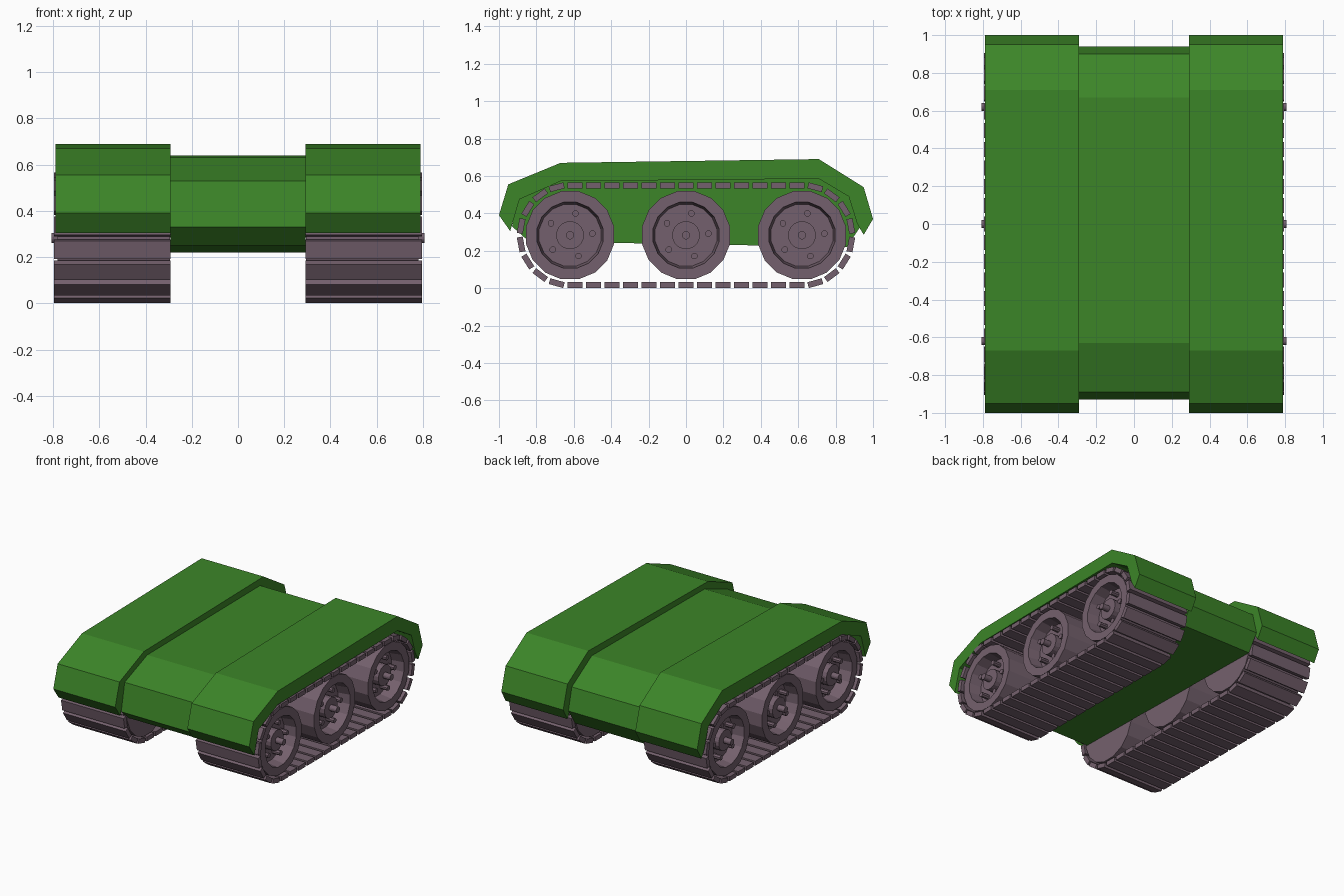
import bpy, bmesh, math
from mathutils import Matrix, Vector

if "Cube" in bpy.data.objects:
    bpy.data.objects.remove(bpy.data.objects["Cube"])


def material(name, rgb):
    m = bpy.data.materials.new(name)
    m.diffuse_color = (*rgb, 1)
    m.use_nodes = True
    m.node_tree.nodes["Principled BSDF"].inputs["Base Color"].default_value = m.diffuse_color
    return m


GREEN = material("army green", (0.045, 0.235, 0.021))
PURPLE = material("purple grey", (0.175, 0.118, 0.153))


def finish(bm, name, mat):
    bmesh.ops.recalc_face_normals(bm, faces=bm.faces)
    me = bpy.data.meshes.new(name)
    bm.to_mesh(me)
    bm.free()
    me.materials.append(mat)
    ob = bpy.data.objects.new(name, me)
    bpy.context.collection.objects.link(ob)
    return ob


def extrude_profile(name, pts, x0, x1, mat):
    """Extrude a closed (y, z) outline from x0 to x1."""
    bm = bmesh.new()
    face = bm.faces.new([bm.verts.new((x0, y, z)) for y, z in pts])
    ext = bmesh.ops.extrude_face_region(bm, geom=[face])["geom"]
    verts = [v for v in ext if isinstance(v, bmesh.types.BMVert)]
    bmesh.ops.translate(bm, verts=verts, vec=(x1 - x0, 0, 0))
    return finish(bm, name, mat)


def add_lathe(bm, prof, sides, cy, cz, s):
    """Turn an (x, radius) outline about an x axis through (cy, cz)."""
    rings = []
    for x, r in prof:
        ring = []
        for i in range(sides):
            a = 2 * math.pi * (i + 0.5) / sides
            ring.append(bm.verts.new((s * x, cy + r * math.cos(a), cz + r * math.sin(a))))
        rings.append(ring)
    for a, b in zip(rings, rings[1:]):
        for i in range(sides):
            j = (i + 1) % sides
            bm.faces.new((a[i], a[j], b[j], b[i]))
    bm.faces.new(rings[0])
    bm.faces.new(rings[-1])


# central hull
HULL = [(-0.93, 0.33), (-0.89, 0.53), (-0.63, 0.63), (0.67, 0.64), (0.90, 0.50),
        (0.94, 0.34), (0.86, 0.22), (-0.84, 0.25)]
extrude_profile("hull", HULL, -0.291, 0.291, GREEN)

# fender shell outline: outer line, then inner line back
FENDER = [(-0.94, 0.305), (-1.0, 0.39), (-0.95, 0.555), (-0.67, 0.67), (0.71, 0.69),
          (0.95, 0.54), (1.0, 0.37), (0.95, 0.285), (0.915, 0.345), (0.87, 0.49),
          (0.71, 0.585), (-0.67, 0.572), (-0.89, 0.475)]

WHEEL = [(0.295, 0.24), (0.78, 0.24), (0.78, 0.18), (0.69, 0.168), (0.69, 0.075),
         (0.75, 0.075), (0.75, 0.022), (0.807, 0.022)]
WHEEL_Z, WHEEL_Y, TRACK_R, LINKS = 0.283, 0.62, 0.266, 42


def track_point(d):
    """Centre and angle of a link at distance d along the loop."""
    arc, run = math.pi * TRACK_R, 2 * WHEEL_Y
    half = run + arc
    turn = 0
    d += run / 2
    d %= 2 * half
    if d >= half:
        d, turn = d - half, math.pi
    if d < run:
        y, z, a = d - WHEEL_Y, -TRACK_R, 0
    else:
        a = (d - run) / TRACK_R
        y, z = WHEEL_Y + TRACK_R * math.sin(a), -TRACK_R * math.cos(a)
    if turn:
        y, z = -y, -z
    return y, z + WHEEL_Z, a + turn


for s, side in ((1, "right"), (-1, "left")):
    extrude_profile(f"{side}_fender", FENDER, s * 0.291, s * 0.79, GREEN)

    # road wheels with recessed face, hub and five bolts
    for n, wy in zip(("front", "middle", "rear"), (-WHEEL_Y, 0, WHEEL_Y)):
        bm = bmesh.new()
        add_lathe(bm, WHEEL, 16, wy, WHEEL_Z, s)
        for k in range(5):
            a = math.radians(4 + 72 * k)
            add_lathe(bm, [(0.685, 0.018), (0.75, 0.018)], 8,
                      wy + 0.12 * math.cos(a), WHEEL_Z + 0.12 * math.sin(a), s)
        finish(bm, f"{side}_{n}_wheel", PURPLE)

    # track links around the wheels
    bm = bmesh.new()
    pitch = (4 * WHEEL_Y + 2 * math.pi * TRACK_R) / LINKS
    for i in range(LINKS):
        y, z, a = track_point(i * pitch)
        mat = (Matrix.Translation(Vector((s * 0.543, y, z))) @ Matrix.Rotation(a, 4, 'X')
               @ Matrix.Diagonal((0.504, 0.08, 0.032, 1)))
        bmesh.ops.create_cube(bm, size=1, matrix=mat)
    finish(bm, f"{side}_track", PURPLE)
